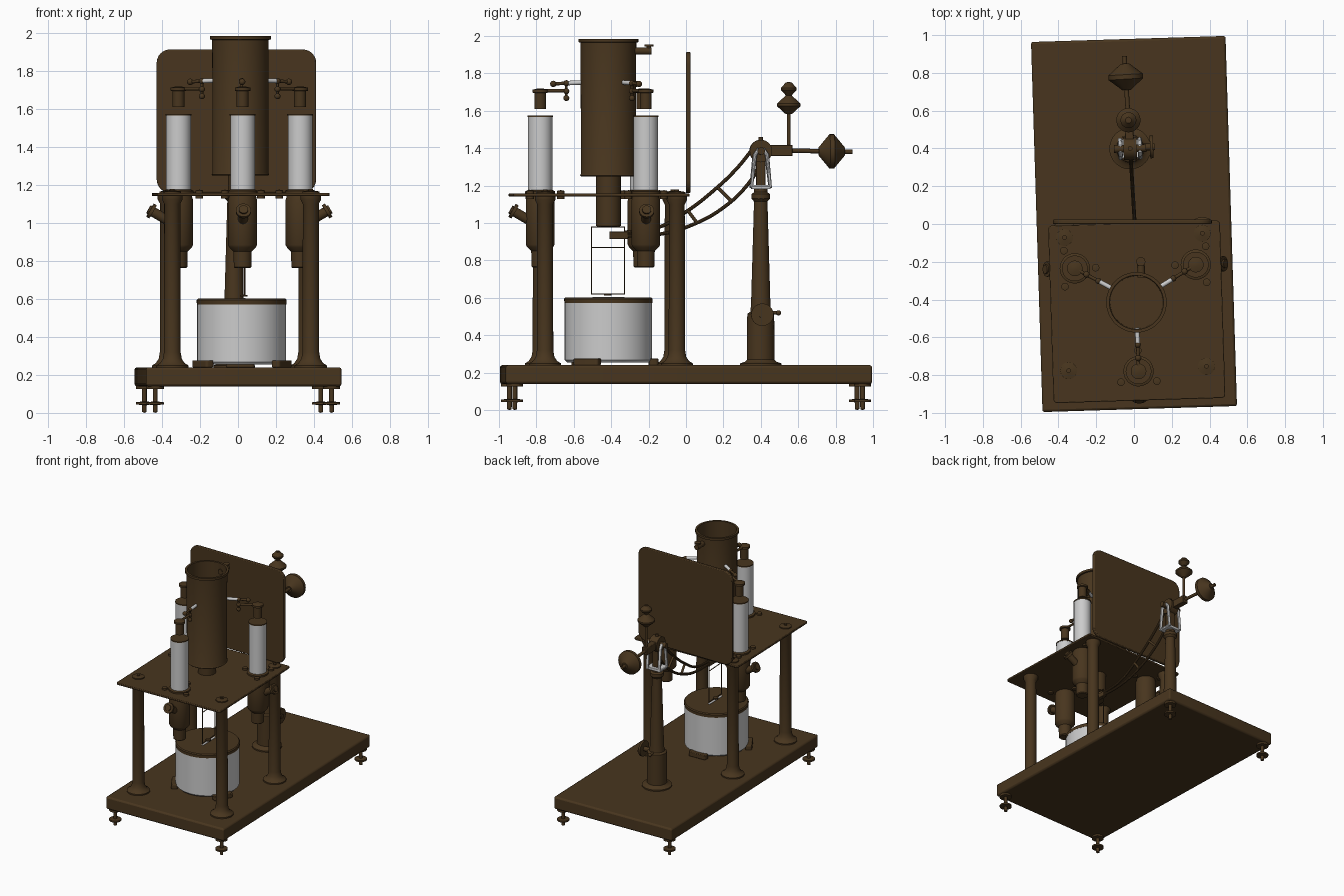
import bpy, bmesh, math
from mathutils import Vector, Matrix

if "Cube" in bpy.data.objects:
    bpy.data.objects.remove(bpy.data.objects["Cube"])

brown = bpy.data.materials.new("dark_brown")
brown.diffuse_color = (0.065, 0.036, 0.013, 1)
brown.use_nodes = True
brown.node_tree.nodes["Principled BSDF"].inputs["Base Color"].default_value = brown.diffuse_color
GREY = None


def finish(name, bm, mat):
    bmesh.ops.recalc_face_normals(bm, faces=bm.faces)
    me = bpy.data.meshes.new(name)
    bm.to_mesh(me)
    bm.free()
    ob = bpy.data.objects.new(name, me)
    bpy.context.collection.objects.link(ob)
    if mat:
        me.materials.append(mat)
    return ob


def lathe(name, profile, loc, mat=brown, axis=(0, 0, 1), seg=40):
    """Revolve (radius, height) points about an axis through loc."""
    bm = bmesh.new()
    vs = [bm.verts.new((r, 0, z)) for r, z in profile]
    es = [bm.edges.new(p) for p in zip(vs, vs[1:])]
    bmesh.ops.spin(bm, geom=vs + es, cent=(0, 0, 0), axis=(0, 0, 1),
                   angle=2 * math.pi, steps=seg)
    bmesh.ops.remove_doubles(bm, verts=bm.verts, dist=1e-5)
    q = Vector(axis).normalized().to_track_quat('Z', 'Y').to_matrix().to_4x4()
    bm.transform(Matrix.Translation(loc) @ q)
    return finish(name, bm, mat)


def rod(name, a, b, r, mat=brown, seg=20):
    a, b = Vector(a), Vector(b)
    h = (b - a).length
    return lathe(name, [(0, 0), (r, 0), (r, h), (0, h)], a, mat, b - a, seg)


def ball(name, loc, r, mat=brown):
    pts = [(r * math.sin(math.pi * i / 8), -r * math.cos(math.pi * i / 8)) for i in range(9)]
    return lathe(name, pts, loc, mat, seg=16)


def rbox(name, size, loc, mat=brown, corner=0, axis=2, edge=0.004, turn=0):
    """Box with rounded corners around one axis and softened edges."""
    bm = bmesh.new()
    bmesh.ops.create_cube(bm, size=1)
    bmesh.ops.scale(bm, vec=size, verts=bm.verts)
    if corner:
        es = [e for e in bm.edges
              if abs((e.verts[0].co - e.verts[1].co).normalized()[axis]) > 0.9]
        bmesh.ops.bevel(bm, geom=es, offset=corner, segments=6, profile=0.5, affect='EDGES')
    bm.transform(Matrix.Translation(loc) @ Matrix.Rotation(turn, 4, 'Z'))
    ob = finish(name, bm, mat)
    if edge:
        m = ob.modifiers.new("soft", 'BEVEL')
        m.width, m.segments = edge, 2
    return ob


def wire(name, pts, r, mat=brown, closed=False, smooth=False):
    cu = bpy.data.curves.new(name, 'CURVE')
    cu.dimensions, cu.bevel_depth, cu.bevel_resolution = '3D', r, 3
    cu.use_fill_caps = True
    if smooth:
        s = cu.splines.new('BEZIER')
        s.bezier_points.add(len(pts) - 1)
        for bp, p in zip(s.bezier_points, pts):
            bp.co = p
            bp.handle_left_type = bp.handle_right_type = 'AUTO'
    else:
        s = cu.splines.new('POLY')
        s.points.add(len(pts) - 1)
        for sp, p in zip(s.points, pts):
            sp.co = (*p, 1)
    s.use_cyclic_u = closed
    ob = bpy.data.objects.new(name, cu)
    bpy.context.collection.objects.link(ob)
    if mat:
        cu.materials.append(mat)
    bpy.ops.object.select_all(action='DESELECT')
    ob.select_set(True)
    bpy.context.view_layer.objects.active = ob
    bpy.ops.object.convert(target='MESH')


# base board and levelling feet
rbox("base", (1.03, 1.96, 0.10), (0, 0, 0.19), corner=0.012, edge=0.012)
for sx in (-1, 1):
    for sy in (-1, 1):
        lathe("levelling_foot", [(0, 0), (0.012, 0.005), (0.013, 0.042), (0.045, 0.044),
              (0.045, 0.056), (0.013, 0.06), (0.013, 0.125), (0.045, 0.125), (0.045, 0.15),
              (0, 0.15)], (sx * 0.465, sy * 0.93, 0), seg=28)

# upper deck on four columns
rbox("deck", (0.91, 0.94, 0.016), (0, -0.465, 1.15), corner=0.02)
for x in (-0.37, 0.36):
    for y in (-0.765, -0.06):
        lathe("column", [(0, 0.24), (0.085, 0.24), (0.085, 0.25), (0.065, 0.262), (0.05, 0.285),
              (0.044, 0.32), (0.042, 1.10), (0.055, 1.125), (0.055, 1.143), (0, 1.143)], (x, y, 0))
        lathe("column_cap", [(0.045, 1.157), (0.045, 1.166), (0.012, 1.172), (0.012, 1.18),
              (0, 1.18)], (x, y, 0), seg=28)

# glass pot, lid with slot, and its support blocks
C = Vector((0.006, -0.415, 0))
lathe("glass_pot", [(0, 0.255), (0.222, 0.255), (0.234, 0.268), (0.234, 0.58), (0.226, 0.58),
      (0.226, 0.27), (0, 0.265)], C, GREY, seg=56)
lathe("pot_lid", [(0, 0.572), (0.236, 0.572), (0.237, 0.595), (0.23, 0.602), (0, 0.602)], C, seg=56)
rbox("lid_slot", (0.014, 0.17, 0.006), C + Vector((0.01, 0, 0.602)), GREY, edge=0)
for deg in (90, 210, 330):
    a = math.radians(deg)
    rbox("pot_support", (0.05, 0.15, 0.036),
         C + Vector((0.24 * math.cos(a), 0.24 * math.sin(a), 0.258)), corner=0.015, turn=a)

# central open vessel, its neck and back spout
V = Vector((0, -0.415, 0))
lathe("vessel", [(0, 1.25), (0.147, 1.25), (0.152, 1.255), (0.147, 1.265), (0.149, 1.965),
      (0.16, 1.967), (0.16, 1.985), (0.143, 1.985), (0.139, 1.27), (0, 1.27)], V, seg=56)
lathe("vessel_neck", [(0, 1.25), (0.066, 1.25), (0.066, 0.985), (0.055, 0.98), (0.055, 1.2),
      (0, 1.2)], V)
S = V + Vector((0.03, 0, 1.92))
rod("vessel_spout", S + Vector((0, 0.13, 0)), S + Vector((0, 0.23, 0)), 0.02)
rod("spout_stem", S + Vector((0, 0.215, 0)), S + Vector((0, 0.215, 0.03)), 0.012)
rod("spout_knob", S + Vector((0, 0.215, 0.025)), S + Vector((0, 0.215, 0.036)), 0.024)

# three burner towers around the vessel
for deg, noz in ((270, (0, -1, 0)), (150, (-1, 0, 0)), (30, (1, 0, 0))):
    a = math.radians(deg)
    out, n, up = Vector((math.cos(a), math.sin(a), 0)), Vector(noz), Vector((0, 0, 1))
    T = Vector((0, -0.41, 0)) + 0.37 * out
    lathe("chimney_glass", [(0.06, 1.17), (0.065, 1.17), (0.065, 1.568), (0.06, 1.568)], T, GREY)
    lathe("chimney_cap", [(0, 1.566), (0.068, 1.566), (0.068, 1.574), (0, 1.574)], T)
    lathe("tower_flange", [(0, 1.155), (0.08, 1.155), (0.08, 1.17), (0.066, 1.176), (0, 1.176)], T)
    lathe("burner_body", [(0, 1.143), (0.07, 1.143), (0.077, 1.12), (0.077, 0.885), (0.07, 0.872),
          (0.048, 0.85), (0.046, 0.768), (0.04, 0.762), (0, 0.762)], T)
    for k in range(3):
        b = math.atan2(-n.y, -n.x) + k * math.tau / 3
        p = T + 0.11 * Vector((math.cos(b), math.sin(b), 0))
        lathe("tower_bolt", [(0, 1.13), (0.02, 1.13), (0.02, 1.172), (0, 1.176)], p, seg=16)
    # side nozzle under the deck
    e0, e1 = T + 0.05 * n + 1.01 * up, T + 0.145 * n + 1.065 * up
    d = (e1 - e0).normalized()
    rod("nozzle", e0, e1, 0.026)
    rod("nozzle_flange", e1 - 0.012 * d, e1 + 0.006 * d, 0.04, seg=28)
    rod("nozzle_tip", e1, e1 + 0.016 * d, 0.024)
    # drip cap, bracket arm and stopcock
    lathe("drip_cap", [(0, 1.61), (0.031, 1.61), (0.031, 1.695), (0.041, 1.697), (0.041, 1.713),
          (0.012, 1.72), (0, 1.72)], T)
    J = T - 0.14 * out
    rod("cap_arm", T + 1.708 * up, J + 1.708 * up, 0.009)
    rod("tap_stem", J + 1.66 * up, J + 1.75 * up, 0.007)
    for z in (1.668, 1.705, 1.748):
        ball("tap_ball", J + z * up, 0.016)
    H = T - 0.07 * out + 1.744 * up
    ball("tap_handle_end", H, 0.017)
    rod("tap_handle", H, J + 1.748 * up, 0.009)
    rod("feed_tube", J + 1.748 * up, T - 0.23 * out + 1.752 * up, 0.012, GREY)

# upright back panel (kept square to the grid)
ROT = 0.031
rbox("back_panel", (0.84, 0.024, 0.755), (-0.008, 0.012, 1.537), corner=0.07, axis=1,
     edge=0.006, turn=-ROT)

# balance pillar with side clamp
P = Vector((-0.008, 0.40, 0))
lathe("balance_pillar", [(0, 0.24), (0.11, 0.24), (0.11, 0.25), (0.085, 0.258), (0.074, 0.27),
      (0.072, 0.515), (0.056, 0.525), (0.052, 0.56), (0.036, 1.115), (0.05, 1.13), (0.05, 1.155),
      (0.035, 1.165), (0.035, 1.185), (0, 1.185)], P)
rod("clamp_screw", P + Vector((0.04, 0.005, 0.51)), P + Vector((0.13, 0.005, 0.51)), 0.018)
rod("clamp_knob", P + Vector((0.105, 0.005, 0.51)), P + Vector((0.122, 0.005, 0.51)), 0.06, seg=32)
rod("clamp_pin", P + Vector((0, 0.05, 0.52)), P + Vector((0, 0.095, 0.52)), 0.009)
ball("clamp_pin_end", P + Vector((0, 0.095, 0.52)), 0.014)

# grey fork carrying the pivot
for sx in (-1, 1):
    loop = [(-0.05, 1.195), (0.05, 1.195), (0.032, 1.365), (0.015, 1.39), (-0.015, 1.39), (-0.032, 1.365)]
    wire("fork_side", [P + Vector((0.052 * sx, y, z)) for y, z in loop], 0.012, GREY, closed=True)
rbox("fork_bridge", (0.12, 0.10, 0.022), P + Vector((0, 0, 1.192)), GREY)
rbox("pivot_block", (0.05, 0.05, 0.17), P + Vector((0, 0, 1.27)))


# balance beam: everything lies in a plane slightly turned about the pillar
def B(y, z, dx=0.0):
    return Vector((-0.008 - 0.03 * (y - 0.4) + dx, y, z))


rod("pivot_hub", B(0.4, 1.385, -0.035), B(0.4, 1.385, 0.035), 0.06, seg=32)
rod("pivot_pin", B(0.4, 1.385, -0.085), B(0.4, 1.385, 0.085), 0.02)
rod("hub_stud", B(0.4, 1.42), B(0.4, 1.46), 0.012)
upper = [(0.36, 1.40), (0.27, 1.29), (0.155, 1.18), (0, 1.06), (-0.145, 0.978), (-0.33, 0.95)]
lower = [(0.39, 1.30), (0.345, 1.225), (0.21, 1.09), (0.02, 0.985), (-0.145, 0.94), (-0.33, 0.93)]
wire("beam_upper", [B(*p) for p in upper], 0.01, smooth=True)
wire("beam_lower", [B(*p) for p in lower], 0.01, smooth=True)
for p, q in (((0.17, 1.19), (0.24, 1.12)), ((0.01, 1.066), (0.06, 1.0))):
    rod("beam_strut", B(*p), B(*q), 0.009)
rbox("beam_tip", (0.03, 0.10, 0.04), B(-0.36, 0.935))

# hanging wire stirrup
for z0, z1 in ((0.62, 0.98), (0.62, 0.87)):
    wire("stirrup", [B(-0.505, z0), B(-0.33, z0), B(-0.33, z1), B(-0.505, z1)], 0.004, closed=True)
rod("stirrup_pan", B(-0.42, 0.612), B(-0.42, 0.622), 0.02)

# counterweights
rbox("beam_block", (0.045, 0.13, 0.06), B(0.505, 1.388))
rod("counter_rod", B(0.55, 1.388), B(0.89, 1.38), 0.012)
along = B(1, 0) - B(0, 0)
lathe("counterweight", [(0, -0.07), (0.022, -0.07), (0.092, -0.012), (0.092, 0.012), (0.022, 0.07),
      (0, 0.07)], B(0.78, 1.383), axis=along)
rod("sensitivity_rod", B(0.55, 1.39), B(0.55, 1.755), 0.01)
for z, r, h in ((1.632, 0.064, 0.05), (1.717, 0.042, 0.034)):
    lathe("sensitivity_weight", [(0, -h), (0.016, -h), (r, -0.006), (r, 0.006), (0.016, h), (0, h)],
          B(0.55, z))

# whole instrument stands slightly turned; smooth shading
spin = Matrix.Rotation(ROT, 4, 'Z')
for ob in bpy.context.collection.objects:
    ob.matrix_world = spin @ ob.matrix_basis
    ob.select_set(True)
    bpy.context.view_layer.objects.active = ob
bpy.ops.object.shade_smooth_by_angle(angle=math.radians(35))
